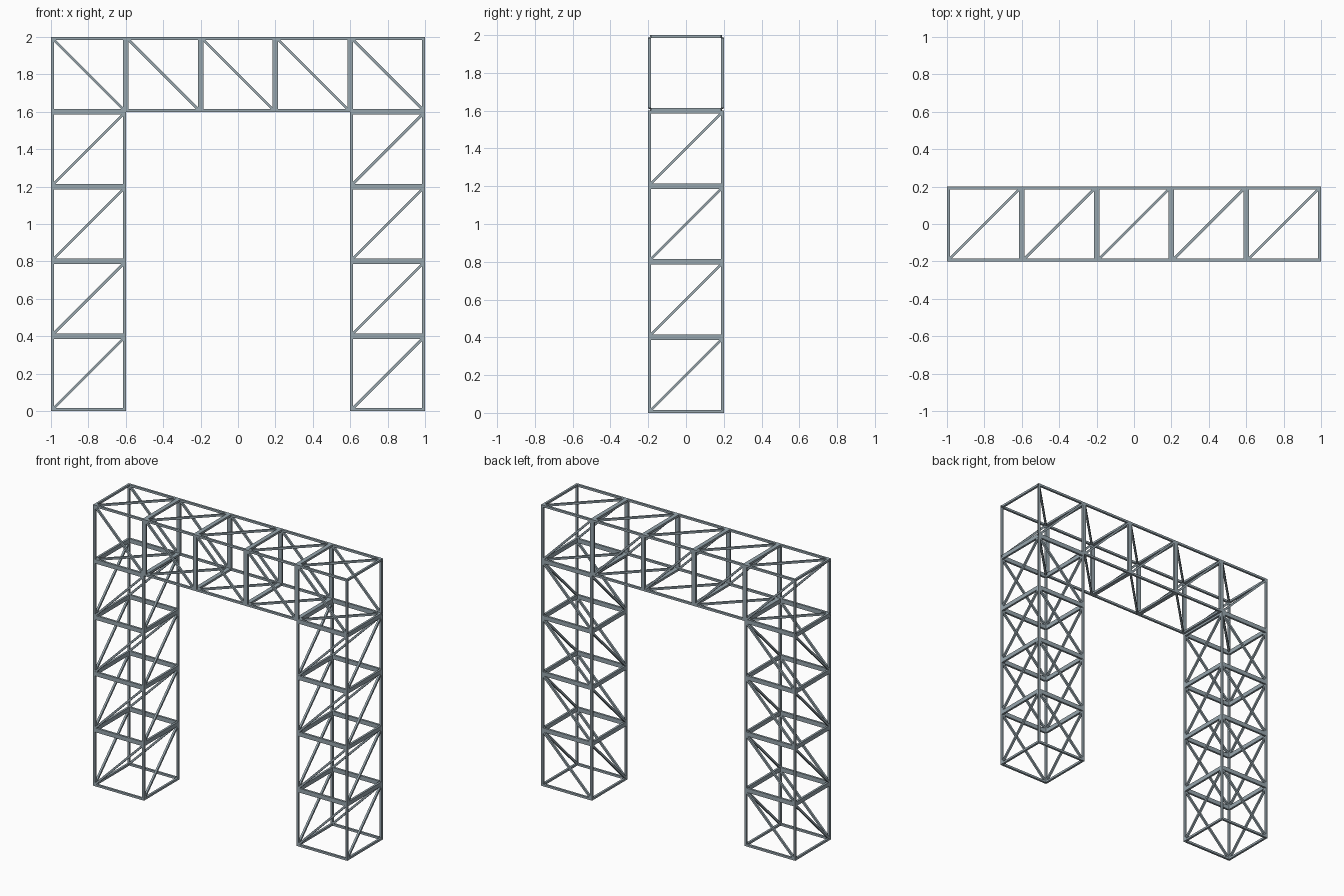
import bpy, bmesh
from math import pi
from mathutils import Vector

if "Cube" in bpy.data.objects:
    bpy.data.objects.remove(bpy.data.objects["Cube"])

CELL = 0.4          # truss bay size
T = 0.015           # tube thickness
D = 0.014           # diagonal thickness
C = CELL / 2 - T / 2    # tube centre offset
I = CELL / 2 - T        # clear inner half width

steel = bpy.data.materials.new("slate_steel")
steel.diffuse_color = (0.31, 0.38, 0.42, 1)
steel.use_nodes = True
steel.node_tree.nodes["Principled BSDF"].inputs["Base Color"].default_value = steel.diffuse_color


def bar(bm, a, b, normal, t, capped=True):
    """Square bar from a to b, one side facing along normal."""
    a, b, n = Vector(a), Vector(b), Vector(normal)
    d = (b - a).normalized()
    s = d.cross(n).normalized()
    h = t / 2
    offs = [s * h + n * h, -s * h + n * h, -s * h - n * h, s * h - n * h]
    r0 = [bm.verts.new(a + o) for o in offs]
    r1 = [bm.verts.new(b + o) for o in offs]
    for i in range(4):
        j = (i + 1) % 4
        bm.faces.new((r0[i], r0[j], r1[j], r1[i]))
    if capped:
        bm.faces.new(r0[::-1])
        bm.faces.new(r1)


def bay_mesh():
    """One truss bay running along z."""
    bm = bmesh.new()
    lo, hi = T / 2, CELL - T / 2
    # corner chords, open ended
    for x in (-C, C):
        for y in (-C, C):
            bar(bm, (x, y, 0), (x, y, CELL), (1, 0, 0), T, False)
    for s in (-C, C):
        # end frames
        for z in (lo, hi):
            bar(bm, (-I, s, z), (I, s, z), (0, 1, 0), T)
            bar(bm, (s, -I, z), (s, I, z), (1, 0, 0), T)
        # diagonal braces
        bar(bm, (-I, s, T), (I, s, CELL - T), (0, 1, 0), D)
        bar(bm, (s, -I, T), (s, I, CELL - T), (1, 0, 0), D)
    bmesh.ops.recalc_face_normals(bm, faces=bm.faces)
    me = bpy.data.meshes.new("truss_bay")
    bm.to_mesh(me)
    bm.free()
    me.materials.append(steel)
    return me


def truss(name, mesh, count, loc, rot=(0, 0, 0)):
    ob = bpy.data.objects.new(name, mesh)
    bpy.context.collection.objects.link(ob)
    ob.location, ob.rotation_euler = loc, rot
    arr = ob.modifiers.new("bays", 'ARRAY')
    arr.count = count
    arr.use_relative_offset = False
    arr.use_constant_offset = True
    arr.constant_offset_displace = (0, 0, CELL)
    return ob


bay = bay_mesh()
truss("left_leg", bay, 4, (-0.8, 0, 0))
truss("right_leg", bay, 4, (0.8, 0, 0))
truss("top_beam", bay, 5, (-1, 0, 1.8), (0, pi / 2, 0))
